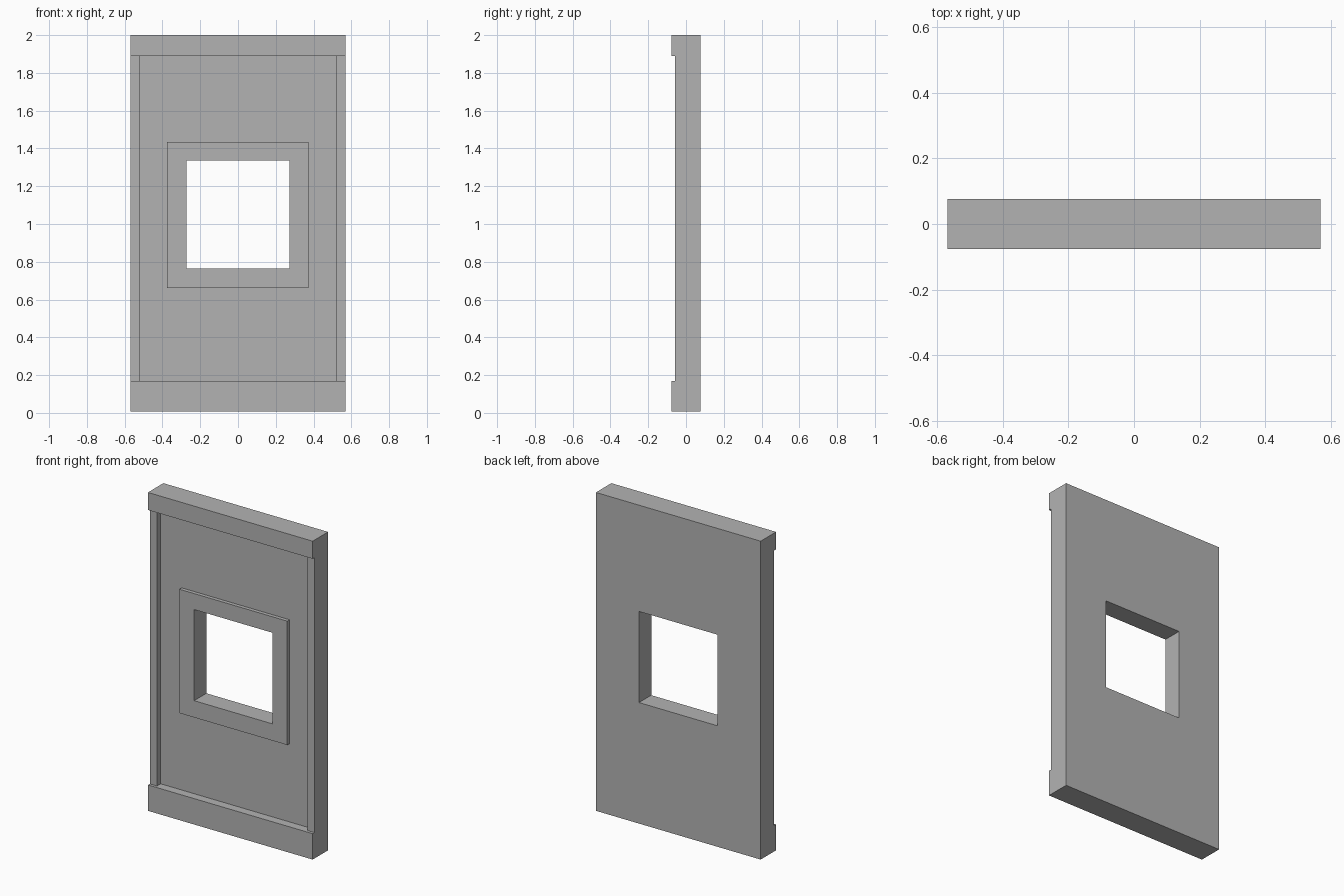
import bpy
import bmesh

cube = bpy.data.objects.get("Cube")
if cube:
    bpy.data.objects.remove(cube, do_unlink=True)

# Single plain grey
GREY = (0.45, 0.45, 0.45, 1.0)
grey = bpy.data.materials.new("grey")
grey.use_nodes = True
grey.diffuse_color = GREY
grey.node_tree.nodes["Principled BSDF"].inputs["Base Color"].default_value = GREY

BACK = 0.076
WINDOW = (-0.272, 0.272, 0.765, 1.335)   # x0, x1, z0, z1


def finish(name, bm):
    bmesh.ops.recalc_face_normals(bm, faces=bm.faces)
    mesh = bpy.data.meshes.new(name)
    bm.to_mesh(mesh)
    bm.free()
    mesh.materials.append(grey)
    obj = bpy.data.objects.new(name, mesh)
    bpy.context.collection.objects.link(obj)
    return obj


def corners(bm, rect, y):
    x0, x1, z0, z1 = rect
    return [bm.verts.new((x, y, z))
            for x, z in ((x0, z0), (x1, z0), (x1, z1), (x0, z1))]


def slab(name, rect, front, back, hole=None):
    """Upright slab, optionally pierced by a rectangular opening."""
    bm = bmesh.new()
    outer = [corners(bm, rect, y) for y in (front, back)]
    loops = [outer]
    if hole:
        inner = [corners(bm, hole, y) for y in (front, back)]
        loops.append(inner)
    for near, far in loops:
        for i in range(4):
            j = (i + 1) % 4
            bm.faces.new((near[i], near[j], far[j], far[i]))
    for side in range(2):
        if hole:
            for i in range(4):
                j = (i + 1) % 4
                bm.faces.new((outer[side][i], outer[side][j],
                              inner[side][j], inner[side][i]))
        else:
            bm.faces.new(outer[side])
    return finish(name, bm)


# Recessed wall panel with the window opening
slab("wall_panel", (-0.52, 0.52, 0.17, 1.89), -0.022, BACK, WINDOW)

# Raised trim around the window
slab("window_trim", (-0.375, 0.372, 0.66, 1.435), -0.045, -0.022, WINDOW)

# Side posts
for name, side in (("left_post", 1), ("right_post", -1)):
    x0, x1 = sorted((side * 0.52, side * 0.57))
    slab(name, (x0, x1, 0.17, 1.89), -0.058, BACK)

# Top and bottom beams
slab("top_beam", (-0.57, 0.57, 1.89, 2.0), -0.076, BACK)
slab("bottom_beam", (-0.57, 0.57, 0.008, 0.17), -0.076, BACK)
